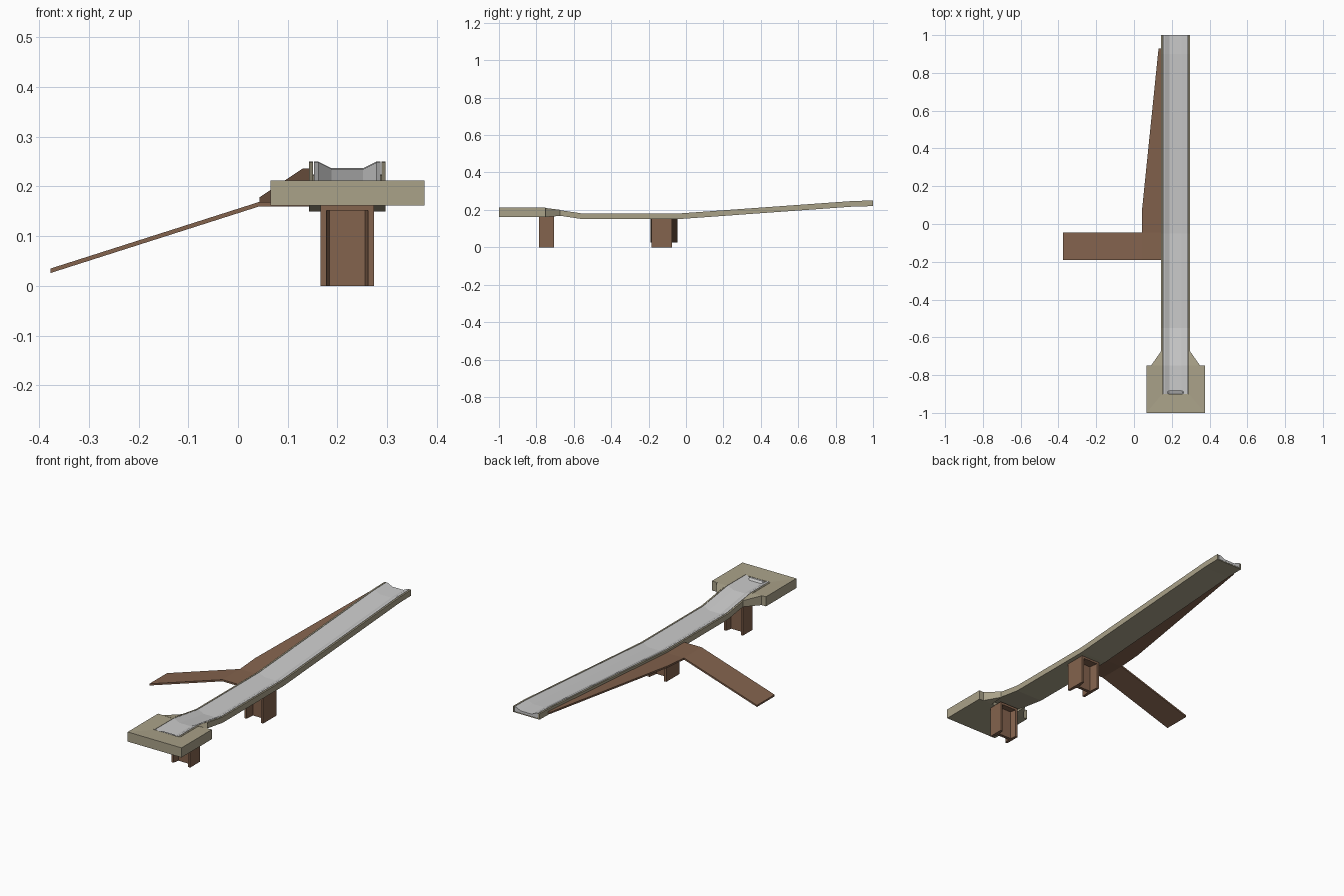
import bpy, bmesh

if "Cube" in bpy.data.objects:
    bpy.data.objects.remove(bpy.data.objects["Cube"])


def material(name, rgb):
    m = bpy.data.materials.new(name)
    m.diffuse_color = (*rgb, 1)
    m.use_nodes = True
    m.node_tree.nodes["Principled BSDF"].inputs["Base Color"].default_value = m.diffuse_color
    return m


KHAKI = material("concrete", (0.40, 0.36, 0.25))
BROWN = material("rust", (0.23, 0.125, 0.075))
CX = 0.22  # centre line of the channel


def loft(name, sections, mat=None):
    """Closed solid through matching cross-sections of 3D points."""
    bm = bmesh.new()
    rings = [[bm.verts.new(p) for p in s] for s in sections]
    for a, b in zip(rings, rings[1:]):
        for i in range(len(a)):
            j = (i + 1) % len(a)
            bm.faces.new((a[i], a[j], b[j], b[i]))
    bm.faces.new(rings[0][::-1])
    bm.faces.new(rings[-1])
    bmesh.ops.recalc_face_normals(bm, faces=bm.faces)
    me = bpy.data.meshes.new(name)
    bm.to_mesh(me)
    bm.free()
    ob = bpy.data.objects.new(name, me)
    bpy.context.collection.objects.link(ob)
    if mat:
        me.materials.append(mat)
    return ob


def box(name, x0, x1, y0, y1, z0, z1, mat):
    return loft(name, [[(x0, y0, z), (x1, y0, z), (x1, y1, z), (x0, y1, z)] for z in (z0, z1)], mat)


# Channel path: (y, bottom height)
path = [(1, 0.22), (0.9, 0.218), (-0.05, 0.15), (-0.55, 0.15), (-0.75, 0.18), (-0.9, 0.18)]


def sweep(name, half, mat=None):
    profile = half + [(-x, z) for x, z in reversed(half)]
    return loft(name, [[(CX + x, y, b + z) for x, z in profile] for y, b in path], mat)


sweep("channel_shell", [(0.077, 0), (0.077, 0.03), (0.069, 0.03), (0.069, 0.004)], KHAKI)
sweep("channel_liner", [(0.067, 0.005), (0.067, 0.03), (0.058, 0.03), (0.032, 0.017)])

# Sloped lip closing the liner at the head
loft("liner_end_lip", [[(CX + s * 0.05, -0.898, 0.193), (CX + s * 0.036, -0.898, 0.208),
                        (CX + s * 0.036, -0.89, 0.208), (CX + s * 0.05, -0.88, 0.193)] for s in (-1, 1)])

# Head basin: U-shaped rim sloping gently to the channel
outer = [(-0.155, -0.75), (-0.155, -1), (0.155, -1), (0.155, -0.75)]
inner = [(-0.071, -0.75), (-0.071, -0.9), (0.071, -0.9), (0.071, -0.75)]
loft("head_rim", [[(CX + ox, oy, 0.162), (CX + ox, oy, 0.212), (CX + ix, iy, 0.208), (CX + ix, iy, 0.162)]
                  for (ox, oy), (ix, iy) in zip(outer, inner)], KHAKI)
box("head_floor", CX - 0.071, CX + 0.071, -0.9, -0.75, 0.162, 0.182, KHAKI)

# Wings tapering from the head into the channel sides
for s, side in ((-1, "left"), (1, "right")):
    plan = [(0.13, -0.75, 0.162, 0.21), (0.074, -0.75, 0.162, 0.21), (0.074, -0.67, 0.168, 0.2)]
    loft("head_wing_" + side, [[(CX + s * p[0], p[1], p[k]) for p in plan] for k in (2, 3)], KHAKI)


# H-section columns: plain flanges on the x sides, recesses front and back
def column(name, yc, depth, top):
    h, w = depth / 2, 0.054
    right = [(w, -h), (w, h), (w - 0.012, h), (w - 0.018, 0.008)]
    right = [(w - 0.018, -0.008), (w - 0.012, -h)] + right
    profile = right + [(-x, -y) for x, y in right]
    loft(name, [[(CX + x, yc + y, z) for x, y in profile] for z in (0, top)], BROWN)
    box(name + "_cap", CX - w + 0.012, CX + w - 0.012, yc - h, yc + h, top - 0.012, top, BROWN)


column("head_column", -0.745, 0.08, 0.164)
column("middle_column", -0.13, 0.11, 0.151)

# Access ramp, rising to a landing beside the channel
loft("access_ramp", [[(x, -0.19, z), (x, -0.045, z), (x, -0.045, z + 0.009), (x, -0.19, z + 0.009)]
                     for x, z in ((-0.377, 0.026), (0.043, 0.16), (0.146, 0.16))], BROWN)

# Side walkway, tapering as it climbs along the channel
loft("side_walkway", [[(x, y, z - 0.009), (0.146, y, z - 0.009), (0.146, y, z), (x, y, z)]
                      for x, y, z in ((0.043, -0.045, 0.169), (0.043, 0.08, 0.178), (0.13, 0.93, 0.236))], BROWN)
